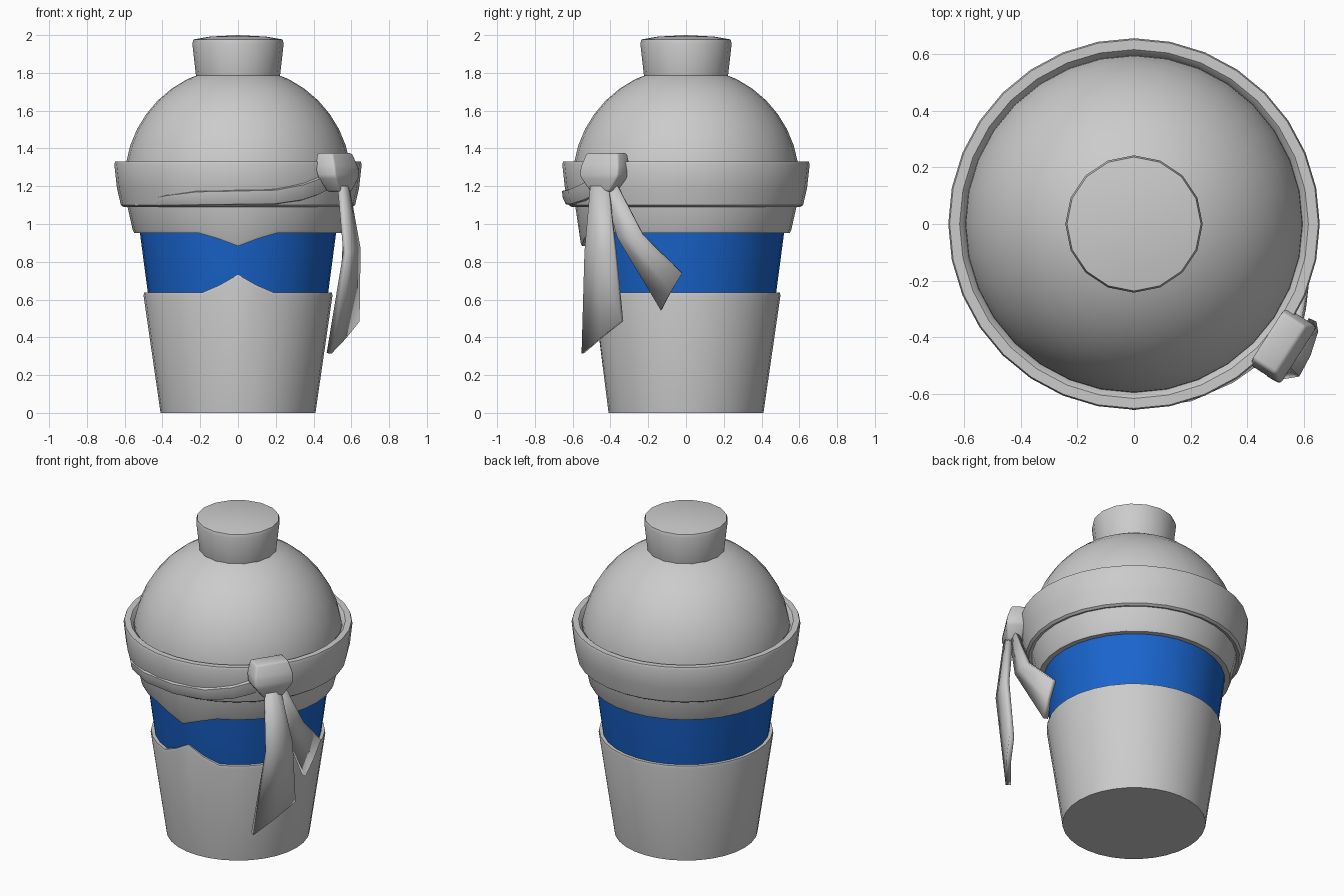
import bpy, bmesh
from math import sin, cos, radians, sqrt, pi
from mathutils import Vector

if "Cube" in bpy.data.objects:
    bpy.data.objects.remove(bpy.data.objects["Cube"])


def finish(name, bm, angle=35):
    bmesh.ops.remove_doubles(bm, verts=bm.verts, dist=1e-5)
    bmesh.ops.recalc_face_normals(bm, faces=bm.faces)
    me = bpy.data.meshes.new(name)
    bm.to_mesh(me)
    bm.free()
    ob = bpy.data.objects.new(name, me)
    bpy.context.collection.objects.link(ob)
    bpy.ops.object.select_all(action='DESELECT')
    ob.select_set(True)
    bpy.context.view_layer.objects.active = ob
    bpy.ops.object.shade_smooth_by_angle(angle=radians(angle))
    return ob


def loft(bm, rows, closed_rows=False, closed_ring=False):
    vs = [[bm.verts.new(p) for p in row] for row in rows]
    n, m = len(rows), len(rows[0])
    for i in range(n if closed_rows else n - 1):
        for j in range(m if closed_ring else m - 1):
            a, b, k = vs[i], vs[(i + 1) % n], (j + 1) % m
            bm.faces.new((a[j], a[k], b[k], b[j]))
    return vs


# Revolved part; profile points are (radius, z, share of the front peak)
def lathe(name, profile, n=32, peak=(0, 0)):
    bm = bmesh.new()
    rows = []
    for i in range(n):
        a = -pi / 2 + 2 * pi * i / n
        step = min(i, n - i)
        lift = peak[step] if step < len(peak) else 0
        rows.append([(p[0] * cos(a), p[0] * sin(a),
                      p[1] + (lift * p[2] if len(p) > 2 else 0)) for p in profile])
    loft(bm, rows, closed_rows=True)
    bmesh.ops.remove_doubles(bm, verts=bm.verts, dist=1e-5)
    return finish(name, bm)


# Lower body with a pointed front on its rim
lathe("lower_body", [(0, 0), (.41, 0), (.50, .62, 1), (.497, .637, 1), (.465, .637, 1)],
      peak=(.095, .04))

# Coloured face strip
strip = lathe("face_strip", [(.465, .57), (.478, .64), (.519, .95), (.525, 1.0)])
blue = bpy.data.materials.new("blue")
blue.diffuse_color = (.01, .13, .62, 1)
blue.use_nodes = True
blue.node_tree.nodes["Principled BSDF"].inputs["Base Color"].default_value = blue.diffuse_color
strip.data.materials.append(blue)

# Hood: pointed brow edge, then the dome
dome = [(.6 * cos(radians(t)), 1.23 + .6 * sin(radians(t))) for t in range(0, 91, 9)]
lathe("hood", [(.515, .953, 1), (.55, .953, 1), (.557, .967, 1), (.587, 1.1)] + dome[:-1] + [(0, 1.83)],
      peak=(-.07, -.03))

# Head band
lathe("head_band", [(.575, 1.10), (.605, 1.09), (.62, 1.10), (.641, 1.19), (.655, 1.315),
                    (.650, 1.33), (.615, 1.33), (.60, 1.315), (.59, 1.29)])

# Knob on top
lathe("top_knob", [(.21, 1.74), (.222, 1.78), (.242, 1.955), (.236, 1.977), (.15, 1.992), (0, 2.0)], 16)

# Cloth fold rising along the band to the knot: azimuth, lower z, upper z, bulge
bm = bmesh.new()
rows = []
for az, lo, hi, out in ((-152, 1.095, 1.11, .0), (-128, 1.095, 1.155, .015), (-110, 1.095, 1.18, .024),
                        (-90, 1.098, 1.185, .026), (-72, 1.10, 1.19, .026), (-58, 1.12, 1.22, .024),
                        (-48, 1.15, 1.255, .022), (-38, 1.19, 1.29, .015)):
    c, s = cos(radians(az)), sin(radians(az))
    row = []
    for f, g in ((0, -.02), (.08, .6), (.5, 1), (.88, .9), (1, -.02)):
        z = lo + (hi - lo) * f
        r = .62 + (z - 1.095) * .16 + (out * g if g > 0 else -.015)
        row.append((r * c, r * s, z))
    rows.append(row)
loft(bm, rows)
finish("band_fold", bm, 50)

# Knot: tapered block turned to face outward; rows are z, half width, half depth, outward shift
tan, rad = Vector((.54, .84, 0)), Vector((.84, -.54, 0))
bm = bmesh.new()
rows = []
for z, t, r, d in ((1.17, .06, .04, .02), (1.25, .12, .058, .015), (1.30, .12, .062, .005),
                   (1.375, .10, .05, -.01)):
    base = Vector((.52, -.425, z)) + rad * d
    rows.append([base + tan * t * a + rad * r * b for a, b in ((-1, -1), (1, -1), (1, 1), (-1, 1))])
vs = loft(bm, rows, closed_ring=True)
bm.faces.new(vs[0])
bm.faces.new(vs[-1])
bmesh.ops.recalc_face_normals(bm, faces=bm.faces)
bmesh.ops.bevel(bm, geom=list(bm.edges), offset=.012, segments=2, affect='EDGES', profile=.5)
finish("knot", bm, 50)


# Hanging cloth tails, given as edge pairs from the knot down
def tail(name, pairs):
    bm = bmesh.new()
    rows = []
    for l, r in pairs:
        l, r = Vector(l), Vector(r)
        mid = (l + r) / 2 + rad * .008
        rows.append([l, mid, r])
    loft(bm, rows)
    ob = finish(name, bm, 40)
    mod = ob.modifiers.new("thickness", 'SOLIDIFY')
    mod.thickness = .03
    mod.offset = 0


tail("long_tail", [((.54, -.50, 1.2), (.575, -.41, 1.2)),
                   ((.57, -.53, .85), (.635, -.375, .87)),
                   ((.482, -.545, .315), (.63, -.338, .485))])
tail("short_tail", [((.55, -.43, 1.19), (.57, -.36, 1.2)),
                    ((.57, -.36, .93), (.60, -.225, .94)),
                    ((.55, -.13, .545), (.58, -.02, .74))])
